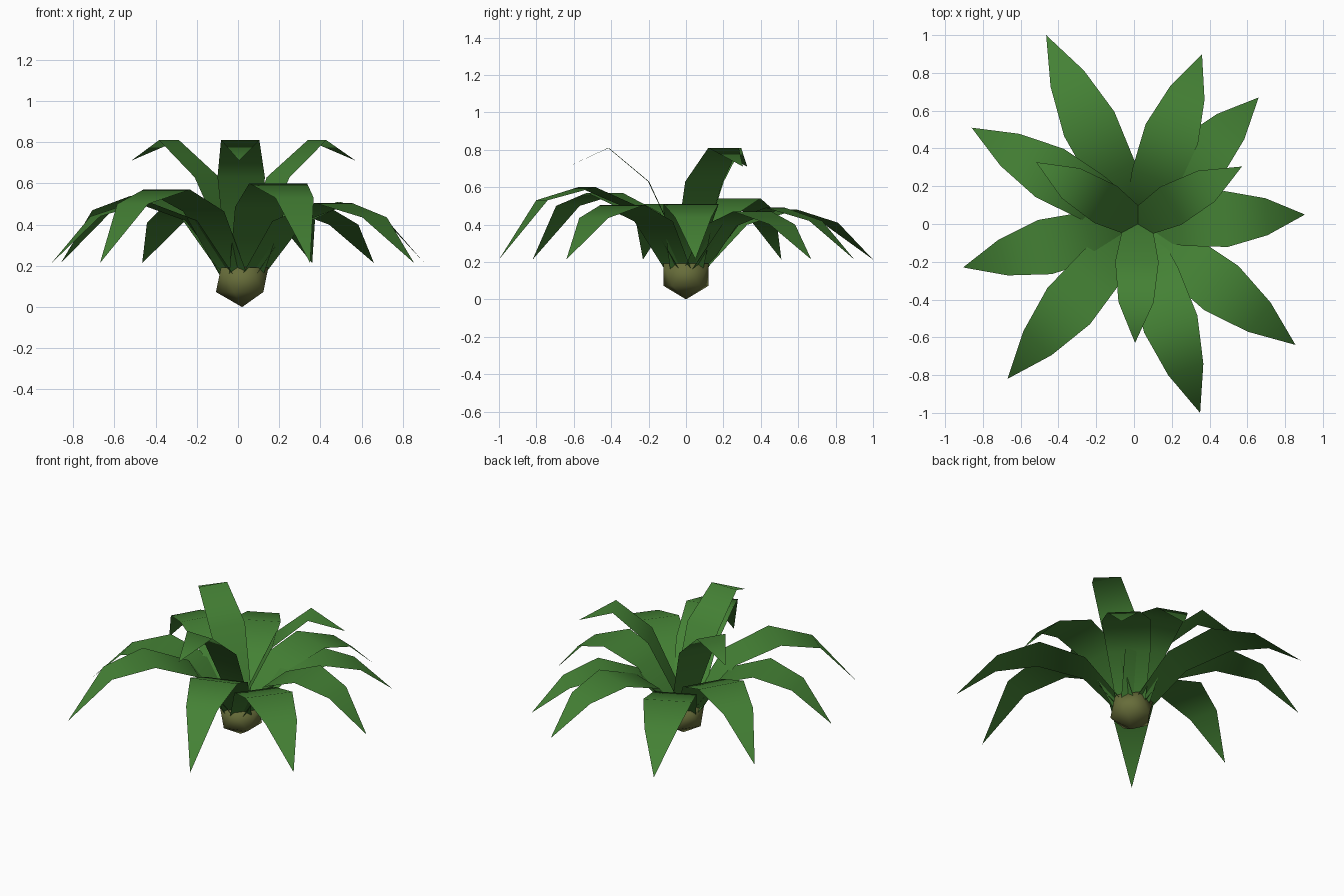
import bpy, bmesh, math
from mathutils import Vector

if "Cube" in bpy.data.objects:
    bpy.data.objects.remove(bpy.data.objects["Cube"])

CX = 0.02  # plant axis


def material(name, rgb):
    m = bpy.data.materials.new(name)
    m.diffuse_color = (*rgb, 1)
    m.use_nodes = True
    m.node_tree.nodes["Principled BSDF"].inputs["Base Color"].default_value = m.diffuse_color
    return m


green = material("leaf_green", (0.058, 0.22, 0.035))
olive = material("bulb_olive", (0.135, 0.152, 0.042))


def leaf(name, angle, sections):
    """Flat arching blade; sections are (distance, height, half width), last is the tip."""
    out = Vector((math.cos(angle), math.sin(angle), 0))
    side = Vector((-out.y, out.x, 0))
    bm = bmesh.new()
    prev = None
    for r, z, w in sections:
        c = Vector((CX, 0, z)) + out * r
        if w > 0:
            row = [bm.verts.new(c - side * w), bm.verts.new(c + side * w)]
        else:
            row = [bm.verts.new(c)]
        if prev:
            bm.faces.new([prev[0], *row, prev[1]])
        prev = row
    for f in bm.faces:
        f.smooth = True
    me = bpy.data.meshes.new(name)
    bm.to_mesh(me)
    bm.free()
    me.materials.append(green)
    bpy.context.collection.objects.link(bpy.data.objects.new(name, me))


# Bulb: low-poly ball with its top pressed down under the leaves
bpy.ops.mesh.primitive_ico_sphere_add(subdivisions=1, radius=0.142, location=(CX, 0, 0.132))
bulb = bpy.context.object
bulb.name = "bulb"
bulb.scale.z = 0.93
max(bulb.data.vertices, key=lambda v: v.co.z).co.z = 0.075
bulb.data.materials.append(olive)
bpy.ops.object.shade_smooth()

# Outer drooping leaves: tip x, tip y, peak height
outer = [
    (0.35, -1.00, 0.60), (-0.67, -0.82, 0.57), (-0.905, -0.23, 0.51),
    (-0.86, 0.51, 0.54), (-0.465, 1.00, 0.48), (0.36, 0.90, 0.49),
    (0.66, 0.67, 0.47), (0.905, 0.05, 0.51), (0.855, -0.64, 0.505),
]
for i, (x, y, top) in enumerate(outer):
    t = math.hypot(x - CX, y)
    leaf(f"outer_leaf_{i + 1}", math.atan2(y, x - CX), [
        (0.05, 0.135, 0.085),
        (0.27 * t, 0.19 + 0.72 * (top - 0.19), 0.13),
        (0.53 * t, top, 0.148),
        (0.77 * t, top - 0.07, 0.098),
        (t, 0.213, 0),
    ])

# Inner upright leaves
for i, deg in enumerate((28.9, 148.7, 268.7)):
    leaf(f"inner_leaf_{i + 1}", math.radians(deg), [
        (0.0, 0.20, 0.075), (0.20, 0.63, 0.115),
        (0.415, 0.81, 0.093), (0.63, 0.71, 0),
    ])
